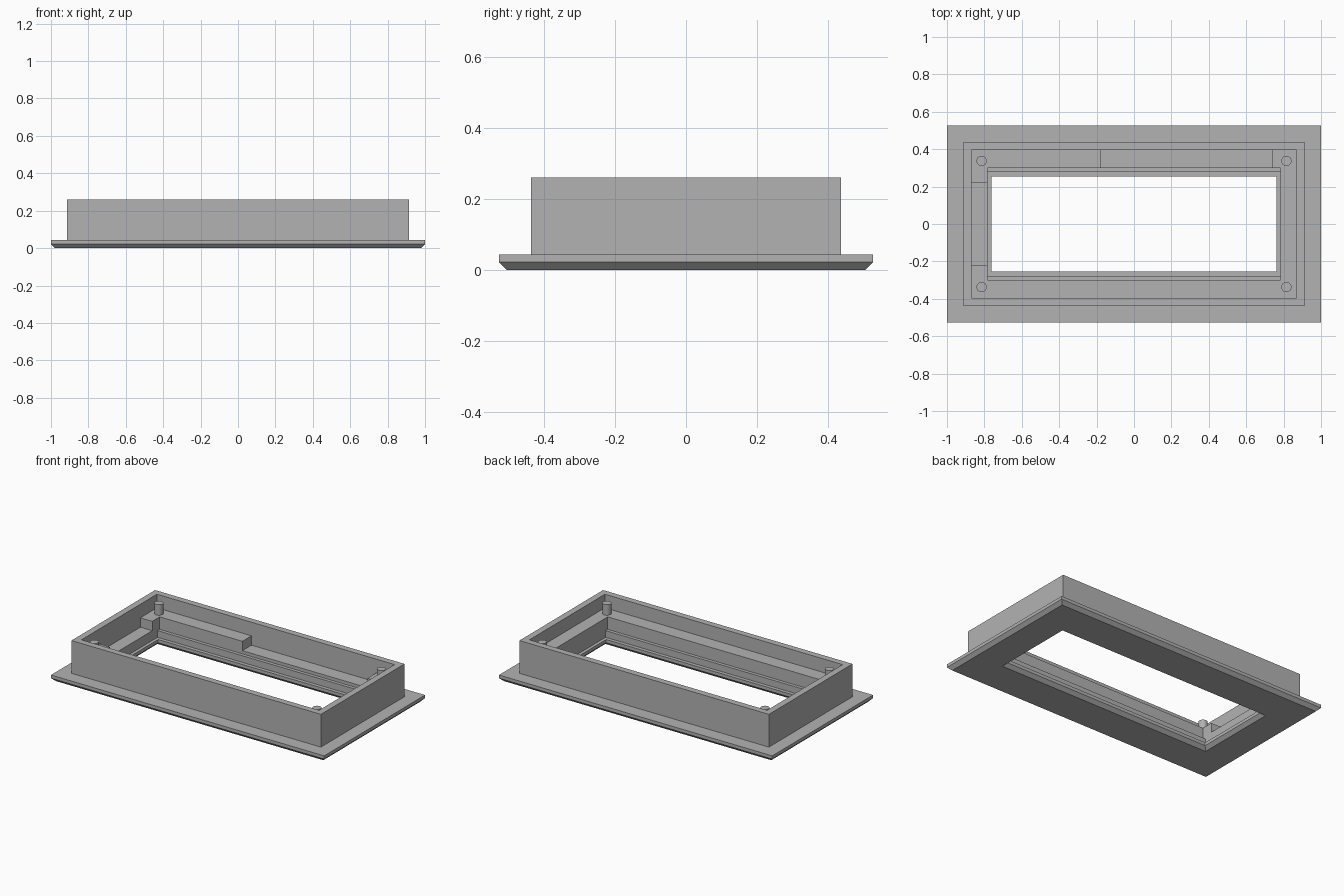
import bpy, bmesh

old = bpy.data.objects.get("Cube")
if old:
    bpy.data.objects.remove(old, do_unlink=True)

grey = bpy.data.materials.new("mid grey plastic")
grey.use_nodes = True
colour = (0.45, 0.45, 0.45, 1)
grey.diffuse_color = colour
grey.node_tree.nodes["Principled BSDF"].inputs["Base Color"].default_value = colour


def finish(name, bm):
    bmesh.ops.recalc_face_normals(bm, faces=bm.faces)
    mesh = bpy.data.meshes.new(name)
    bm.to_mesh(mesh)
    bm.free()
    mesh.materials.append(grey)
    obj = bpy.data.objects.new(name, mesh)
    bpy.context.collection.objects.link(obj)
    return obj


def frame(name, profile):
    """Sweep a closed profile of (half width, half depth, height) round a rectangle."""
    bm = bmesh.new()
    loops = [[bm.verts.new((sx * hx, sy * hy, z))
              for sx, sy in ((-1, -1), (1, -1), (1, 1), (-1, 1))]
             for hx, hy, z in profile]
    for a, b in zip(loops, loops[1:] + loops[:1]):
        for i in range(4):
            j = (i + 1) % 4
            bm.faces.new((a[i], a[j], b[j], b[i]))
    return finish(name, bm)


def box(name, low, high):
    bm = bmesh.new()
    bmesh.ops.create_cube(bm, size=1)
    for v in bm.verts:
        v.co = [(l + h) / 2 + c * (h - l) for l, h, c in zip(low, high, v.co)]
    return finish(name, bm)


# Bevelled flange, upright wall and bevelled window opening
frame("bezel_body", [
    (0.978, 0.505, 0), (1, 0.527, 0.022), (1, 0.527, 0.043),
    (0.913, 0.437, 0.043), (0.913, 0.437, 0.26), (0.87, 0.395, 0.26),
    (0.87, 0.395, 0.043), (0.762, 0.254, 0.043), (0.762, 0.254, 0.022),
    (0.783, 0.276, 0)])

# Inner ledge, rooted in the wall and floor
ledge = frame("inner_ledge", [
    (0.89, 0.415, 0.03), (0.89, 0.415, 0.17),
    (0.783, 0.3, 0.17), (0.783, 0.3, 0.03)])

# Lowered stretches of the ledge, at the back and on one end
notches = [box("back_notch_cutter", (-0.178, 0.28, 0.108), (0.737, 0.45, 0.2)),
           box("side_notch_cutter", (-0.92, -0.222, 0.108), (-0.76, 0.222, 0.2))]
for cutter in notches:
    cut = ledge.modifiers.new(cutter.name, "BOOLEAN")
    cut.operation = "DIFFERENCE"
    cut.solver = "EXACT"
    cut.object = cutter
bpy.context.view_layer.update()
graph = bpy.context.evaluated_depsgraph_get()
cut_mesh = bpy.data.meshes.new_from_object(ledge.evaluated_get(graph))
ledge.modifiers.clear()
ledge.data = cut_mesh
for cutter in notches:
    bpy.data.objects.remove(cutter, do_unlink=True)

# Low rails along the long sides of the window
box("back_rail", (-0.79, 0.278, 0.03), (0.79, 0.31, 0.087))
box("front_rail", (-0.79, -0.31, 0.03), (0.79, -0.278, 0.087))

# Round locating posts in the corners
for x, side in ((-0.815, "right"), (0.815, "left")):
    for y, end in ((-0.337, "front"), (0.337, "back")):
        bpy.ops.mesh.primitive_cylinder_add(
            vertices=32, radius=0.027, depth=0.09, location=(x, y, 0.195))
        post = bpy.context.object
        post.name = f"{end}_{side}_post"
        post.data.materials.append(grey)
        bpy.ops.object.shade_smooth_by_angle()
